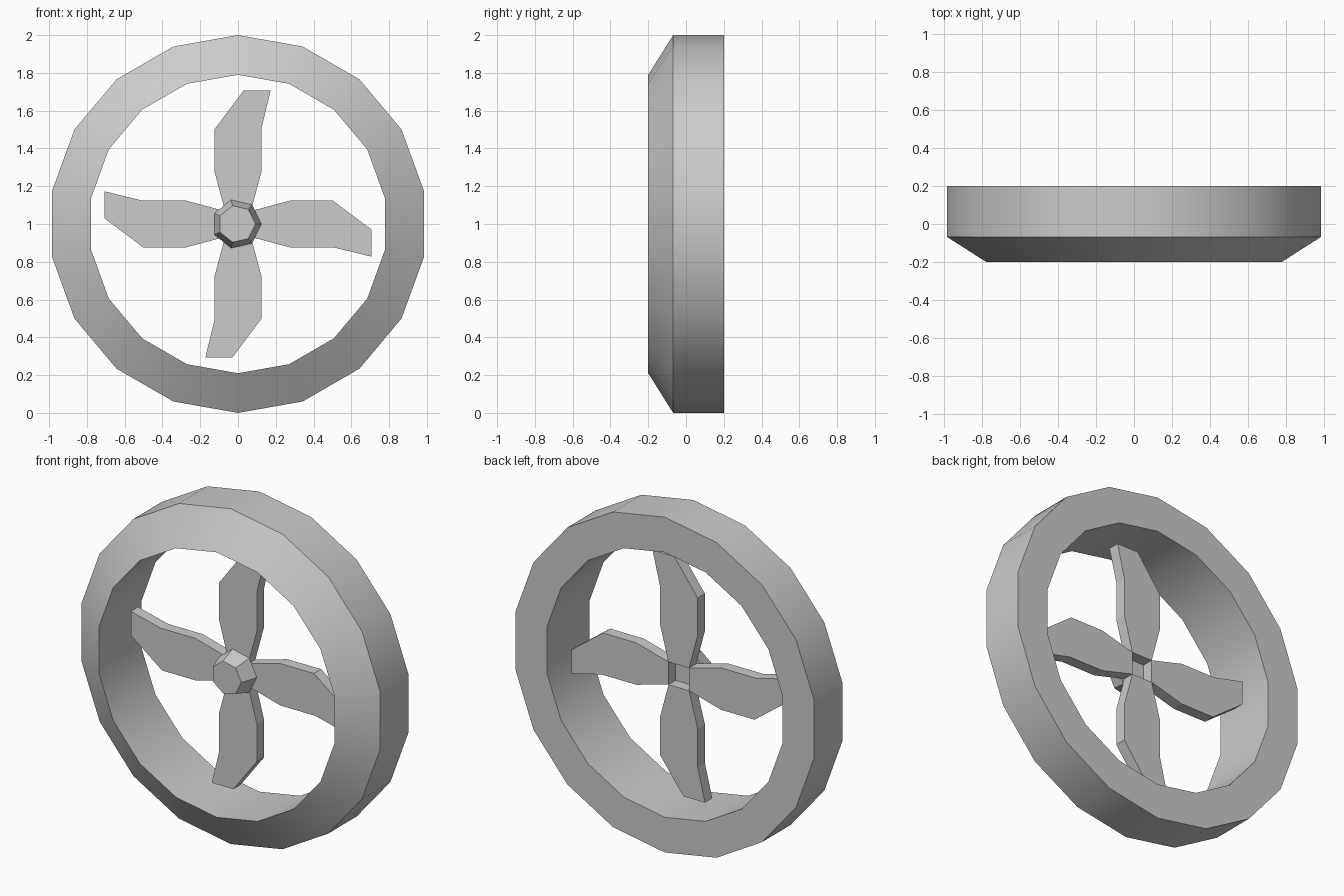
import bpy, bmesh, math
from mathutils import Matrix, Vector

cube = bpy.data.objects.get("Cube")
if cube:
    bpy.data.objects.remove(cube, do_unlink=True)

CENTRE = Vector((0, 0, 1))

grey = bpy.data.materials.new("plain grey")
grey.use_nodes = True
grey.diffuse_color = (0.6, 0.6, 0.6, 1)
grey.node_tree.nodes["Principled BSDF"].inputs["Base Color"].default_value = grey.diffuse_color


def finish(name, bm, smooth=False):
    bmesh.ops.recalc_face_normals(bm, faces=bm.faces)
    mesh = bpy.data.meshes.new(name)
    bm.to_mesh(mesh)
    bm.free()
    mesh.materials.append(grey)
    obj = bpy.data.objects.new(name, mesh)
    obj.location = CENTRE
    bpy.context.collection.objects.link(obj)
    if smooth:
        bpy.ops.object.select_all(action="DESELECT")
        obj.select_set(True)
        bpy.context.view_layer.objects.active = obj
        bpy.ops.object.shade_smooth_by_angle(angle=math.radians(30))
    return obj


def polygon_ring(bm, radius, y, sides, start):
    """Regular polygon of vertices facing the front."""
    angles = [start + math.tau * i / sides for i in range(sides)]
    return [bm.verts.new((radius * math.cos(a), y, radius * math.sin(a))) for a in angles]


def bridge(bm, a, b):
    for i in range(len(a)):
        j = (i + 1) % len(a)
        bm.faces.new((a[i], a[j], b[j], b[i]))


# Outer duct: bevelled at the front, flat at the back
bm = bmesh.new()
profile = [(0.79, -0.2), (1.0, -0.068), (1.0, 0.2), (0.79, 0.2)]
rings = [polygon_ring(bm, r, y, 18, math.pi / 2) for r, y in profile]
for k, ring in enumerate(rings):
    bridge(bm, ring, rings[(k + 1) % len(rings)])
finish("duct_ring", bm, smooth=True)

# Hub: seven-sided tapered cap
bm = bmesh.new()
front = polygon_ring(bm, 0.099, -0.1, 7, 0)
back = polygon_ring(bm, 0.131, 0.0, 7, 0)
bridge(bm, front, back)
bm.faces.new(front)
bm.faces.new(back)
hub = finish("hub", bm)
hub.location.x = -0.007

# Four swept blades around the hub
outline = [(-0.068, 0.068), (-0.125, 0.28), (-0.125, 0.5), (0.03, 0.707),
           (0.173, 0.707), (0.125, 0.51), (0.125, 0.28), (0.068, 0.068)]
for i, side in enumerate(("top", "left", "bottom", "right")):
    bm = bmesh.new()
    face = bm.faces.new([bm.verts.new((x, 0, z)) for x, z in outline])
    extruded = bmesh.ops.extrude_face_region(bm, geom=[face], use_keep_orig=True)
    moved = [v for v in extruded["geom"] if isinstance(v, bmesh.types.BMVert)]
    bmesh.ops.translate(bm, vec=(0, 0.068, 0), verts=moved)
    bmesh.ops.rotate(bm, matrix=Matrix.Rotation(i * math.pi / 2, 3, "Y"), verts=bm.verts)
    finish(side + "_blade", bm)
